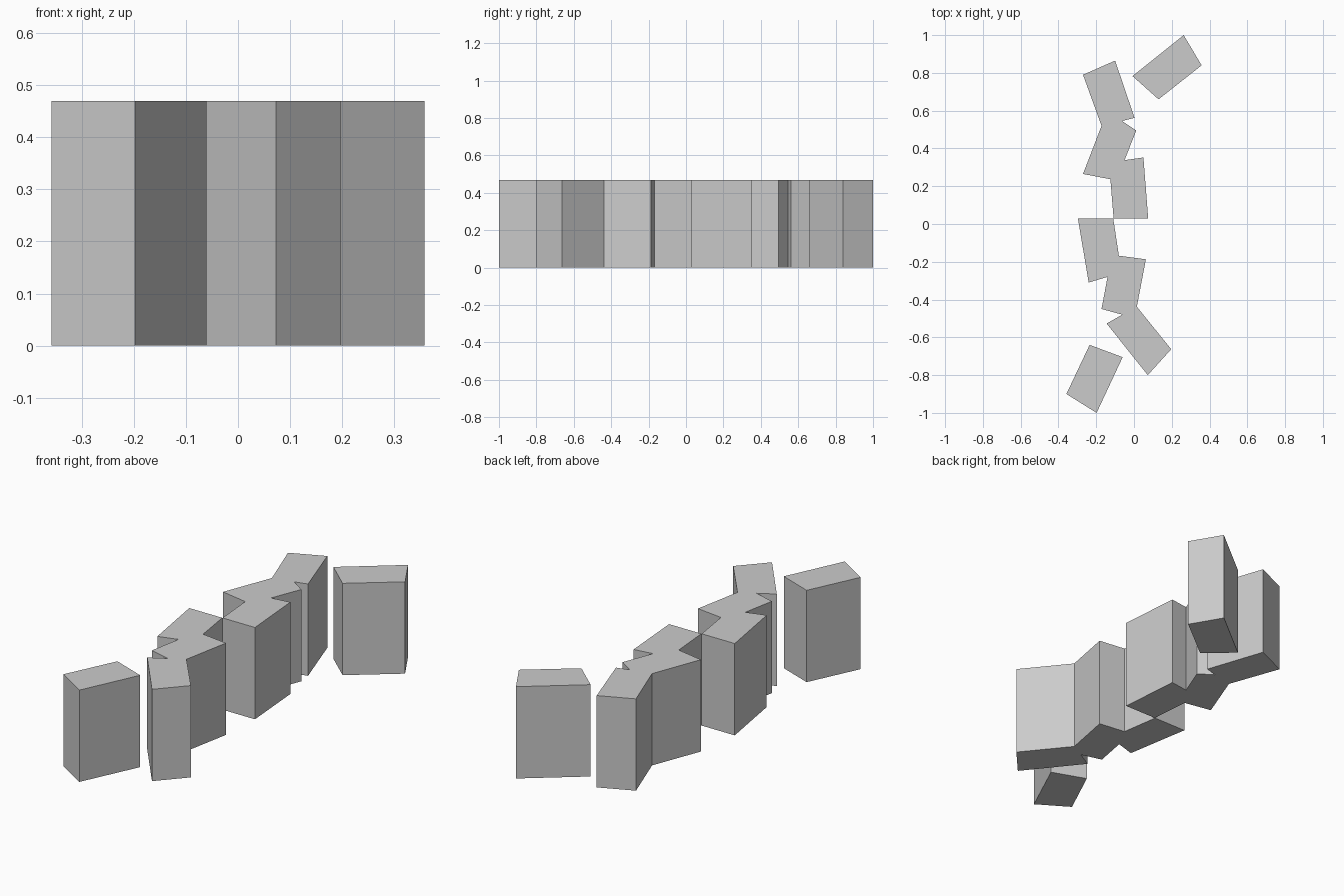
import bpy, bmesh

if "Cube" in bpy.data.objects:
    bpy.data.objects.remove(bpy.data.objects["Cube"])

HEIGHT = 0.47

# One plain grey for everything
grey = bpy.data.materials.new("plain_grey")
grey.diffuse_color = (0.6, 0.6, 0.6, 1.0)
grey.use_nodes = True
grey.node_tree.nodes["Principled BSDF"].inputs["Base Color"].default_value = grey.diffuse_color


def block(name, outline):
    """Extrude a ground outline straight up into a flat-faced block."""
    bm = bmesh.new()
    base = bm.faces.new([bm.verts.new((x, y, 0)) for x, y in outline])
    top = bmesh.ops.extrude_face_region(bm, geom=[base], use_keep_orig=True)
    verts = [v for v in top["geom"] if isinstance(v, bmesh.types.BMVert)]
    bmesh.ops.translate(bm, verts=verts, vec=(0, 0, HEIGHT))
    bmesh.ops.recalc_face_normals(bm, faces=bm.faces)
    mesh = bpy.data.meshes.new(name)
    bm.to_mesh(mesh)
    bm.free()
    mesh.materials.append(grey)
    obj = bpy.data.objects.new(name, mesh)
    bpy.context.collection.objects.link(obj)
    return obj


# Free-standing blocks at the two ends
block("north_end_block", [(0.263, 1.0), (-0.008, 0.783), (0.13, 0.66), (0.358, 0.84)])
block("south_end_block", [(-0.235, -0.64), (-0.358, -0.90), (-0.198, -1.0), (-0.06, -0.705)])

# Zigzag terrace of three joined blocks, northern half
block("north_terrace", [
    (-0.10, 0.865), (-0.27, 0.79), (-0.172, 0.52), (-0.27, 0.265),
    (-0.125, 0.237), (-0.108, 0.03), (0.075, 0.03), (0.05, 0.352),
    (-0.05, 0.338), (0.012, 0.495), (-0.063, 0.545), (0.003, 0.562)])

# Zigzag terrace of three joined blocks, southern half
block("south_terrace", [
    (-0.297, 0.03), (-0.24, -0.31), (-0.14, -0.28), (-0.172, -0.45),
    (-0.062, -0.48), (-0.145, -0.527), (0.073, -0.80), (0.197, -0.663),
    (0.015, -0.438), (0.063, -0.187), (-0.08, -0.168), (-0.11, 0.03)])
